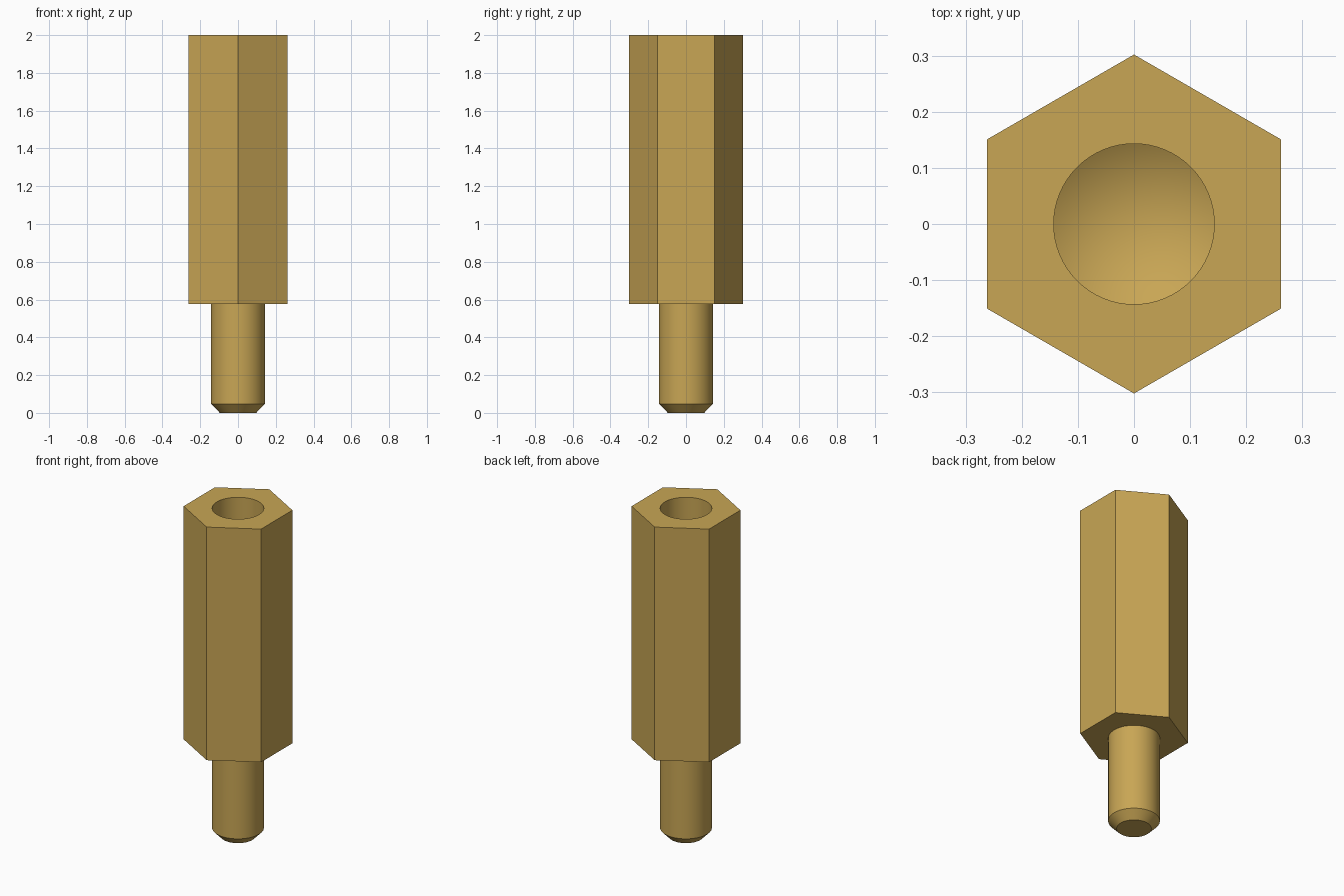
import bpy, bmesh, math

if "Cube" in bpy.data.objects:
    bpy.data.objects.remove(bpy.data.objects["Cube"])

BASE, TOP, R = 0.577, 2.0, 0.143
SEGMENTS = 64


def new_object(name, bm):
    bmesh.ops.recalc_face_normals(bm, faces=bm.faces)
    mesh = bpy.data.meshes.new(name)
    bm.to_mesh(mesh)
    bm.free()
    obj = bpy.data.objects.new(name, mesh)
    bpy.context.collection.objects.link(obj)
    return obj


def lathe(name, profile):
    """Closed solid turned about z from (radius, z) points."""
    bm = bmesh.new()
    verts = [bm.verts.new((r, 0, z)) for r, z in profile]
    edges = [bm.edges.new(pair) for pair in zip(verts, verts[1:])]
    bmesh.ops.spin(bm, geom=verts + edges, cent=(0, 0, 0), axis=(0, 0, 1),
                   angle=math.tau, steps=SEGMENTS, use_merge=False)
    bmesh.ops.remove_doubles(bm, verts=bm.verts, dist=1e-5)
    return new_object(name, bm)


# Hexagonal body, corners pointing to front and back
bm = bmesh.new()
corners = [math.radians(90 + 60 * i) for i in range(6)]
base = bm.faces.new([bm.verts.new((0.302 * math.cos(a), 0.302 * math.sin(a), BASE))
                     for a in corners])
side = bmesh.ops.extrude_face_region(bm, geom=[base], use_keep_orig=True)
bmesh.ops.translate(bm, vec=(0, 0, TOP - BASE),
                    verts=[v for v in side["geom"] if isinstance(v, bmesh.types.BMVert)])
body = new_object("hex_standoff", bm)

# Chamfered stud and drilled blind hole with conical bottom
stud = lathe("stud", [(0, 0), (0.096, 0), (R, 0.048), (R, 0.7), (0, 0.7)])
bore = lathe("bore_cutter", [(0, 1.05), (R, 1.135), (R, 2.1), (0, 2.1)])

for part, operation in ((stud, "UNION"), (bore, "DIFFERENCE")):
    mod = body.modifiers.new(part.name, "BOOLEAN")
    mod.operation = operation
    mod.object = part
    mod.solver = "EXACT"
    bpy.context.view_layer.objects.active = body
    bpy.ops.object.modifier_apply(modifier=mod.name)
    bpy.data.objects.remove(part)

# Brass finish
brass = bpy.data.materials.new("brass")
brass.diffuse_color = (0.58, 0.38, 0.09, 1)
brass.use_nodes = True
brass.node_tree.nodes["Principled BSDF"].inputs["Base Color"].default_value = brass.diffuse_color
body.data.materials.clear()
body.data.materials.append(brass)
for poly in body.data.polygons:
    poly.material_index = 0
body.select_set(True)
bpy.ops.object.shade_smooth_by_angle(angle=math.radians(30))
